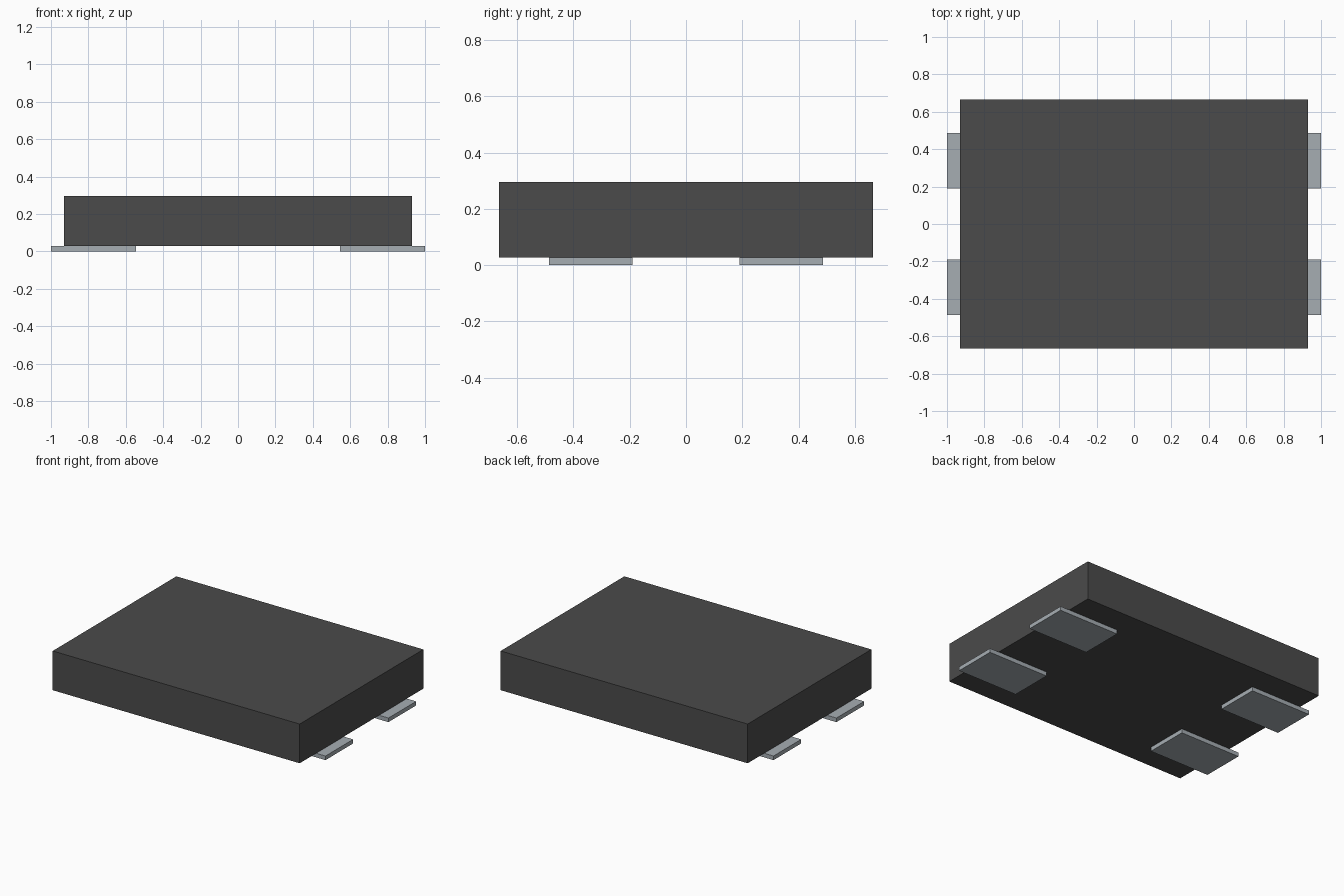
import bpy
import bmesh

cube = bpy.data.objects.get("Cube")
if cube:
    bpy.data.objects.remove(cube, do_unlink=True)


def make_material(name, rgb, metallic=0.0):
    mat = bpy.data.materials.new(name)
    mat.use_nodes = True
    mat.diffuse_color = (*rgb, 1)
    bsdf = mat.node_tree.nodes["Principled BSDF"]
    bsdf.inputs["Base Color"].default_value = (*rgb, 1)
    bsdf.inputs["Metallic"].default_value = metallic
    return mat


def make_box(name, low, high, mat):
    """Box spanning two opposite corners."""
    mesh = bpy.data.meshes.new(name)
    bm = bmesh.new()
    bmesh.ops.create_cube(bm, size=1)
    for v in bm.verts:
        v.co = [h if c > 0 else l for c, l, h in zip(v.co, low, high)]
    bm.to_mesh(mesh)
    bm.free()
    mesh.materials.append(mat)
    obj = bpy.data.objects.new(name, mesh)
    bpy.context.collection.objects.link(obj)
    return obj


charcoal = make_material("charcoal plastic", (0.07, 0.07, 0.07))
silver = make_material("silver grey metal", (0.38, 0.42, 0.45))

PAD_TOP = 0.028

# Rectangular housing
make_box("housing", (-0.93, -0.665, PAD_TOP), (0.93, 0.665, 0.295), charcoal)

# Four flat contact pads sticking out at the two ends
for x_name, sx in (("right", -1), ("left", 1)):
    for y_name, sy in (("front", -1), ("back", 1)):
        xs = sorted((sx * 0.545, sx * 1.0))
        ys = sorted((sy * 0.19, sy * 0.487))
        make_box(f"{y_name}_{x_name}_contact_pad",
                 (xs[0], ys[0], 0), (xs[1], ys[1], PAD_TOP), silver)
